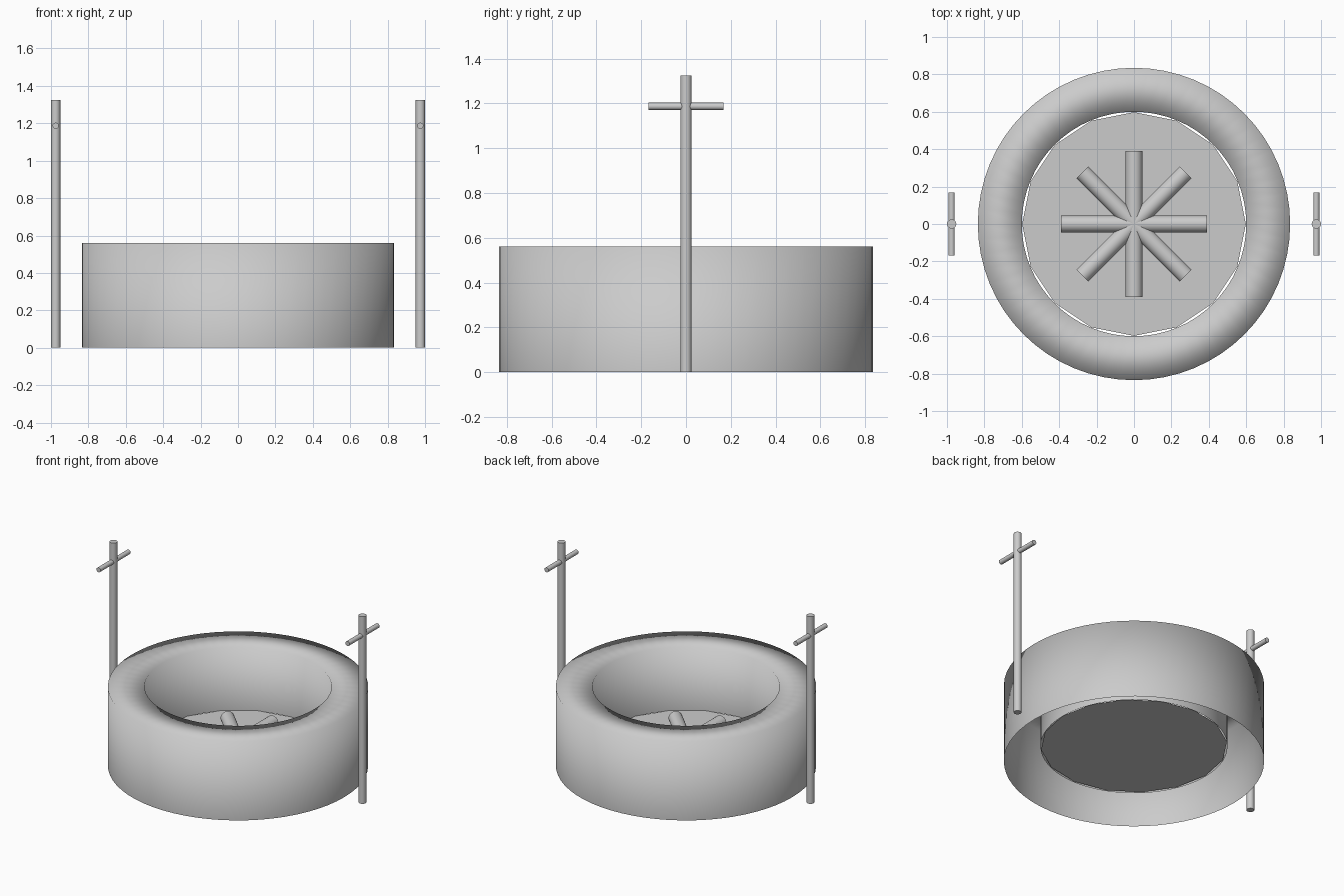
import bpy, bmesh, math
from mathutils import Matrix

if "Cube" in bpy.data.objects:
    bpy.data.objects.remove(bpy.data.objects["Cube"])

grey = bpy.data.materials.new("plain grey")
grey.diffuse_color = (0.6, 0.6, 0.6, 1)
grey.use_nodes = True
grey.node_tree.nodes["Principled BSDF"].inputs["Base Color"].default_value = grey.diffuse_color


def add_object(name, bm, smooth_angle=None):
    mesh = bpy.data.meshes.new(name)
    bm.to_mesh(mesh)
    bm.free()
    mesh.materials.append(grey)
    obj = bpy.data.objects.new(name, mesh)
    bpy.context.collection.objects.link(obj)
    if smooth_angle:
        bpy.ops.object.select_all(action='DESELECT')
        obj.select_set(True)
        bpy.context.view_layer.objects.active = obj
        bpy.ops.object.shade_smooth_by_angle(angle=math.radians(smooth_angle))
    return obj


def rod(name, radius, length, matrix):
    bm = bmesh.new()
    bmesh.ops.create_cone(bm, cap_ends=True, segments=24, radius1=radius,
                          radius2=radius, depth=length, matrix=matrix)
    return add_object(name, bm, 40)


# pit wall: outer wall, flat rim and inner wall, open underneath, smooth over the rim
SEG = 64
profile = [(0.835, 0), (0.835, 0.56), (0.6, 0.56), (0.6, 0.11)]
bm = bmesh.new()
rings = [[bm.verts.new((r * math.cos(2 * math.pi * i / SEG),
                        r * math.sin(2 * math.pi * i / SEG), z))
          for i in range(SEG)] for r, z in profile]
for a, b in zip(rings, rings[1:]):
    for i in range(SEG):
        j = (i + 1) % SEG
        bm.faces.new((a[i], a[j], b[j], b[i])).smooth = True
add_object("pit_wall", bm)

# pit floor: a coarse flat disc
bm = bmesh.new()
bmesh.ops.create_circle(bm, cap_ends=True, segments=16, radius=0.598,
                        matrix=Matrix.Translation((0, 0, 0.115)))
add_object("pit_floor", bm)

# logs crossing in a star
lie_along_y = Matrix.Rotation(math.pi / 2, 4, 'X')
for k in range(4):
    rod(f"log_{k + 1}", 0.045, 0.78,
        Matrix.Translation((0, 0, 0.16)) @ Matrix.Rotation(k * math.pi / 4, 4, 'Z') @ lie_along_y)

# side posts with a short crossbar each
for side, x in (("left", -0.975), ("right", 0.975)):
    rod(f"{side}_post", 0.025, 1.325, Matrix.Translation((x, 0, 0.6625)))
    rod(f"{side}_crossbar", 0.0165, 0.335, Matrix.Translation((x, 0, 1.187)) @ lie_along_y)
